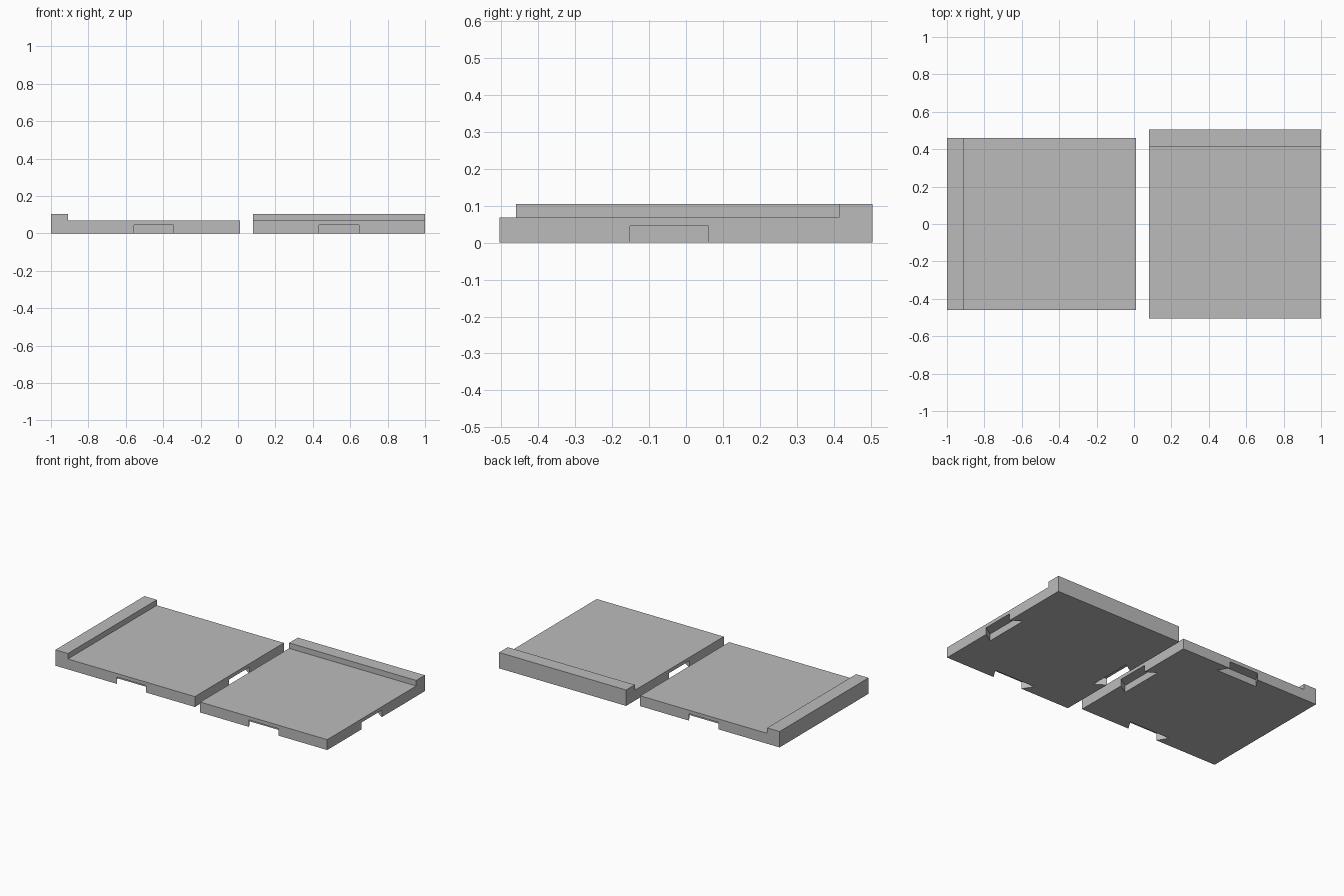
import bpy, bmesh, math
from mathutils import Matrix

cube = bpy.data.objects.get("Cube")
if cube:
    bpy.data.objects.remove(cube, do_unlink=True)

LENGTH, WIDTH = 1.01, 0.92
BODY_H, LIP_H, LIP_W = 0.068, 0.104, 0.09
SLOT_H, SLOT_HALF, SLOT_DEPTH, FLARE = 0.045, 0.106, 0.066, 0.042

grey = bpy.data.materials.new("plain grey")
grey.use_nodes = True
colour = (0.5, 0.5, 0.5, 1)
grey.diffuse_color = colour
grey.node_tree.nodes["Principled BSDF"].inputs["Base Color"].default_value = colour


def prism(name, points, direction):
    """Extrude a flat outline along a direction into a solid object."""
    bm = bmesh.new()
    face = bm.faces.new([bm.verts.new(p) for p in points])
    ext = bmesh.ops.extrude_face_region(bm, geom=[face])
    verts = [v for v in ext["geom"] if isinstance(v, bmesh.types.BMVert)]
    bmesh.ops.translate(bm, verts=verts, vec=direction)
    bmesh.ops.recalc_face_normals(bm, faces=bm.faces)
    mesh = bpy.data.meshes.new(name)
    bm.to_mesh(mesh)
    bm.free()
    mesh.materials.append(grey)
    obj = bpy.data.objects.new(name, mesh)
    bpy.context.collection.objects.link(obj)
    return obj


def cut(obj, cutter):
    """Subtract the cutter from the object and discard it."""
    mod = obj.modifiers.new("slot", "BOOLEAN")
    mod.operation = "DIFFERENCE"
    mod.solver = "EXACT"
    mod.object = cutter
    bpy.context.view_layer.update()
    mesh = bpy.data.meshes.new_from_object(
        obj.evaluated_get(bpy.context.evaluated_depsgraph_get()))
    obj.modifiers.clear()
    obj.data = mesh
    bpy.data.objects.remove(cutter, do_unlink=True)


def make_tile(name, x, turn):
    # L-shaped profile: flat panel with a raised lip along one edge
    a, b = -LENGTH / 2, LENGTH / 2
    profile = [(a, 0), (b, 0), (b, BODY_H), (a + LIP_W, BODY_H),
               (a + LIP_W, LIP_H), (a, LIP_H)]
    tile = prism(name, [(px, -WIDTH / 2, pz) for px, pz in profile], (0, WIDTH, 0))

    # Dovetail slots under the three edges without a lip
    out = 0.03
    near, far = SLOT_HALF - FLARE * out / SLOT_DEPTH, SLOT_HALF + FLARE
    half = WIDTH / 2
    outline = [(half + out, -near), (half + out, near),
               (half - SLOT_DEPTH, far), (half - SLOT_DEPTH, -far)]
    for angle in (-90, 0, 90):
        cutter = prism("slot_cutter", [(px, py, -out) for px, py in outline],
                       (0, 0, SLOT_H + out))
        cutter.hide_render = True
        cutter.data.transform(Matrix.Translation((LIP_W / 2, 0, 0))
                              @ Matrix.Rotation(math.radians(angle), 4, "Z"))
        cut(tile, cutter)

    # Place the finished tile
    tile.data.transform(Matrix.Translation((x, 0, 0))
                        @ Matrix.Rotation(math.radians(turn), 4, "Z"))
    return tile


make_tile("right_tile", -0.495, 0)
make_tile("left_tile", 0.54, -90)
